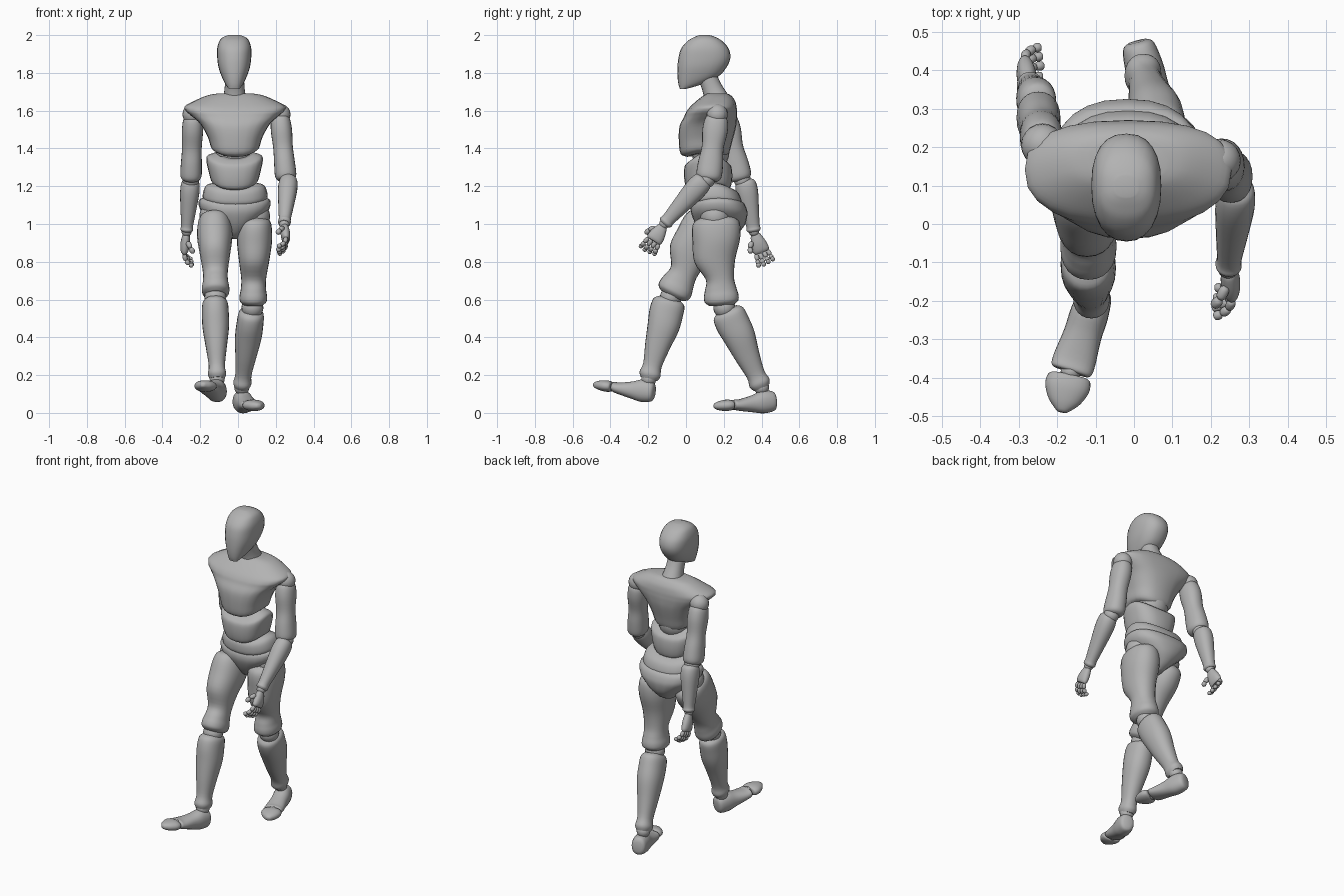
import bpy, bmesh
from math import cos, sin, pi, radians, copysign
from mathutils import Vector as V

cube = bpy.data.objects.get("Cube")
if cube:
    bpy.data.objects.remove(cube)

grey = bpy.data.materials.new("matte_grey")
grey.use_nodes = True
COLOUR = (0.45, 0.45, 0.45, 1)
grey.diffuse_color = COLOUR
grey.node_tree.nodes["Principled BSDF"].inputs["Base Color"].default_value = COLOUR


def finish(name, bm):
    bmesh.ops.recalc_face_normals(bm, faces=bm.faces)
    me = bpy.data.meshes.new(name)
    bm.to_mesh(me)
    bm.free()
    me.materials.append(grey)
    me.shade_smooth()
    me.set_sharp_from_angle(angle=radians(42))
    ob = bpy.data.objects.new(name, me)
    bpy.context.collection.objects.link(ob)


def ball(name, c, r):
    bm = bmesh.new()
    bmesh.ops.create_uvsphere(bm, u_segments=20, v_segments=12, radius=r)
    bmesh.ops.translate(bm, verts=bm.verts, vec=V(c))
    finish(name, bm)


def smooth_rows(rows, steps):
    # Spline interpolation between the given cross-sections
    out = []
    for i in range(len(rows) - 1):
        p = [rows[max(0, min(len(rows) - 1, i + k))] for k in (-1, 0, 1, 2)]
        for s in range(steps):
            t = s / steps
            out.append([b + t / 2 * (c - a + t * (2*a - 5*b + 4*c - d + t * (3*(b - c) + d - a)))
                        for a, b, c, d in zip(*p)])
    return out + [list(rows[-1])]


def loft(name, a, b, rows, hint=(0, 1, 0), power=2.2, sag=(0, 0), n=24, steps=4):
    """Rows: fraction along a-b, half width, half depth, depth offset."""
    a, b = V(a), V(b)
    axis = b - a
    d = axis.normalized()
    v = V(hint)
    v = (v - d * v.dot(d)).normalized()
    u = v.cross(d)
    bm = bmesh.new()
    rings = []
    for t, w, dep, off in smooth_rows([(*r, 0)[:4] for r in rows], steps):
        drop = sag[0] + (sag[1] - sag[0]) * t
        ring = []
        for k in range(n):
            c, s = cos(2 * pi * k / n), sin(2 * pi * k / n)
            x = copysign(abs(c) ** (2 / power), c)
            y = copysign(abs(s) ** (2 / power), s)
            ring.append(bm.verts.new(a + axis * t + u * w * x + v * (dep * y + off) - d * drop * y * y))
        rings.append(ring)
    for r, q in zip(rings, rings[1:]):
        for k in range(n):
            bm.faces.new((r[k], r[(k + 1) % n], q[(k + 1) % n], q[k]))
    bm.faces.new(rings[0])
    bm.faces.new(rings[-1])
    finish(name, bm)


def body(name, x, rows, **kw):
    """Upright part from rows of height, half width, front y and back y."""
    lo, hi = rows[0][0], rows[-1][0]
    loft(name, (x, 0, lo), (x, 0, hi),
         [((z - lo) / (hi - lo), w, (k - f) / 2, (k + f) / 2) for z, w, f, k in rows], **kw)


# Head and neck
body("head", -0.02, [(1.715, .028, -.032, 0), (1.74, .046, -.04, .085), (1.78, .066, -.045, .17),
                     (1.83, .083, -.045, .215), (1.88, .09, -.04, .235), (1.93, .09, -.025, .225),
                     (1.97, .078, .01, .19), (1.99, .058, .045, .155), (2, .03, .07, .125)], power=2.4)
loft("neck", (-.018, .17, 1.64), (-.018, .11, 1.79),
     [(0, .07, .07), (.3, .058, .06), (.6, .052, .052), (1, .05, .05)])

# Torso
body("chest", -.015, [(1.385, .1, .01, .19), (1.4, .125, -.028, .225), (1.46, .145, -.038, .245),
                      (1.53, .185, -.035, .265), (1.575, .235, -.012, .27), (1.6, .262, 0, .27),
                      (1.625, .265, .02, .268), (1.655, .21, .055, .26), (1.68, .15, .09, .24),
                      (1.69, .1, .11, .22)], power=2.5, sag=(.03, 0))
body("midriff", -.018, [(1.21, .1, .02, .21), (1.225, .122, 0, .235), (1.28, .138, -.01, .245),
                        (1.34, .15, -.008, .24), (1.365, .14, .01, .22), (1.38, .1, .03, .2)],
     power=2.5, sag=(.03, .04))
body("waist", -.015, [(1.12, .155, .04, .28), (1.14, .172, .025, .295), (1.185, .165, .025, .28),
                      (1.21, .145, .04, .25), (1.22, .1, .06, .22)], power=2.4, sag=(.025, .025))
body("pelvis", -.018, [(.92, .025, .13, .22), (.95, .05, .09, .27), (1, .105, .055, .31),
                       (1.06, .17, .03, .325), (1.1, .19, .025, .32), (1.13, .185, .035, .305),
                       (1.145, .15, .06, .28)], power=2.4, sag=(0, .02))
ball("spine_joint", (-.018, .13, 1.38), .1)

# Limb profiles
THIGH = [(0, .05, .07), (.04, .078, .11), (.12, .09, .128), (.28, .093, .126, -.005), (.5, .08, .108, -.02),
         (.7, .066, .075), (.82, .067, .084), (.9, .073, .092), (.96, .07, .088), (1, .05, .065)]
SHIN = [(0, .045, .06), (.05, .066, .085), (.18, .071, .09), (.36, .07, .084, .004), (.6, .056, .066),
        (.83, .043, .05), (.94, .048, .057), (1, .038, .045)]
FOOT = [(0, .025, .03), (.06, .042, .052), (.3, .05, .06), (.55, .05, .045, -.004), (.85, .056, .031, -.004),
        (.97, .054, .027), (1, .045, .02)]
TOE = [(0, .045, .022), (.08, .056, .028), (.35, .058, .03), (.7, .042, .024), (.93, .02, .015), (1, .01, .007)]
UPPER_ARM = [(0, .03, .04), (.08, .05, .06), (.25, .056, .067), (.5, .052, .058), (.72, .055, .066),
             (.9, .057, .068), (.97, .05, .06), (1, .035, .045)]
FOREARM = [(0, .03, .035), (.06, .047, .053), (.25, .051, .058), (.6, .041, .046), (.88, .032, .036),
           (.96, .034, .038), (1, .026, .03)]
PALM = [(0, .014, .02), (.12, .02, .028), (.5, .025, .04), (.85, .022, .044), (1, .014, .038)]
FINGER = [(0, .4, .4), (.15, .85, .85), (.5, 1, 1), (.85, .85, .85), (1, .4, .4)]


def leg(side, hip, thigh_end, shin_top, ankle, heel, toe_base, toe_tip):
    ball(side + "_hip_joint", hip, .08)
    loft(side + "_thigh", hip, thigh_end, THIGH)
    ball(side + "_knee_joint", (V(thigh_end) + V(shin_top)) / 2, .058)
    loft(side + "_shin", shin_top, ankle, SHIN)
    ball(side + "_ankle_joint", ankle, .04)
    loft(side + "_foot", heel, toe_base, FOOT, hint=(0, 0, 1))
    ball(side + "_toe_joint", toe_base, .026)
    loft(side + "_toes", V(toe_base).lerp(V(toe_tip), .08), toe_tip, TOE, hint=(0, 0, 1))


def digit(name, start, directions, lengths, r):
    p = V(start)
    for i, (d, length) in enumerate(zip(directions, lengths)):
        q = p + d.normalized() * length
        loft(f"{name}_{i + 1}", p, q, [(t, w * r, e * r) for t, w, e in FINGER],
             hint=(.3, .9, .2), power=2, n=12, steps=3)
        p = q


def arm(side, s, shoulder, elbow, forearm_top, wrist, knuckles, thumb_side):
    ball(side + "_shoulder_joint", shoulder, .056)
    loft(side + "_upper_arm", shoulder, elbow, UPPER_ARM)
    ball(side + "_elbow_joint", (V(elbow) + V(forearm_top)) / 2, .045)
    loft(side + "_forearm", forearm_top, wrist, FOREARM)
    ball(side + "_wrist_joint", wrist, .027)
    w, k = V(wrist), V(knuckles)
    along = (k - w).normalized()
    across = V(thumb_side)
    across = (across - along * across.dot(along)).normalized()
    inward = V((-s, 0, 0))
    loft(side + "_palm", w + along * .012, k, PALM, hint=across)
    # Fingers curl towards the body
    for i in range(4):
        spread = i - 1.5
        curls = [along * c + inward * e + across * spread * .08
                 for c, e in ((1, .35), (.8, .8), (.45, 1))]
        scale = 1 - .07 * abs(i - 2)
        digit(f"{side}_finger_{i + 1}", k + across * spread * .022, curls,
              [.036 * scale, .03 * scale, .024 * scale], .0125)
    digit(side + "_thumb", w.lerp(k, .4) + across * .03 + inward * .01,
          [along * .7 + across * .6 + inward * .5, along * .9 + inward * .6 + across * .1],
          [.038, .032], .014)


leg("right", (-.125, .135, 1.04), (-.118, -.075, .62), (-.122, -.085, .605), (-.11, -.197, .18),
    (-.095, -.168, .11), (-.165, -.385, .138), (-.188, -.49, .15))
leg("left", (.09, .155, 1.04), (.08, .19, .57), (.073, .215, .545), (.02, .4, .135),
    (.008, .475, .064), (.07, .25, .042), (.11, .148, .036))
arm("right", -1, (-.238, .205, 1.58), (-.25, .285, 1.23), (-.25, .312, 1.235), (-.272, .36, .96),
    (-.285, .402, .85), (0, -.9, -.4))
arm("left", 1, (.222, .165, 1.58), (.255, .118, 1.23), (.268, .1, 1.24), (.245, -.115, 1),
    (.255, -.172, .91), (0, -.8, .6))
